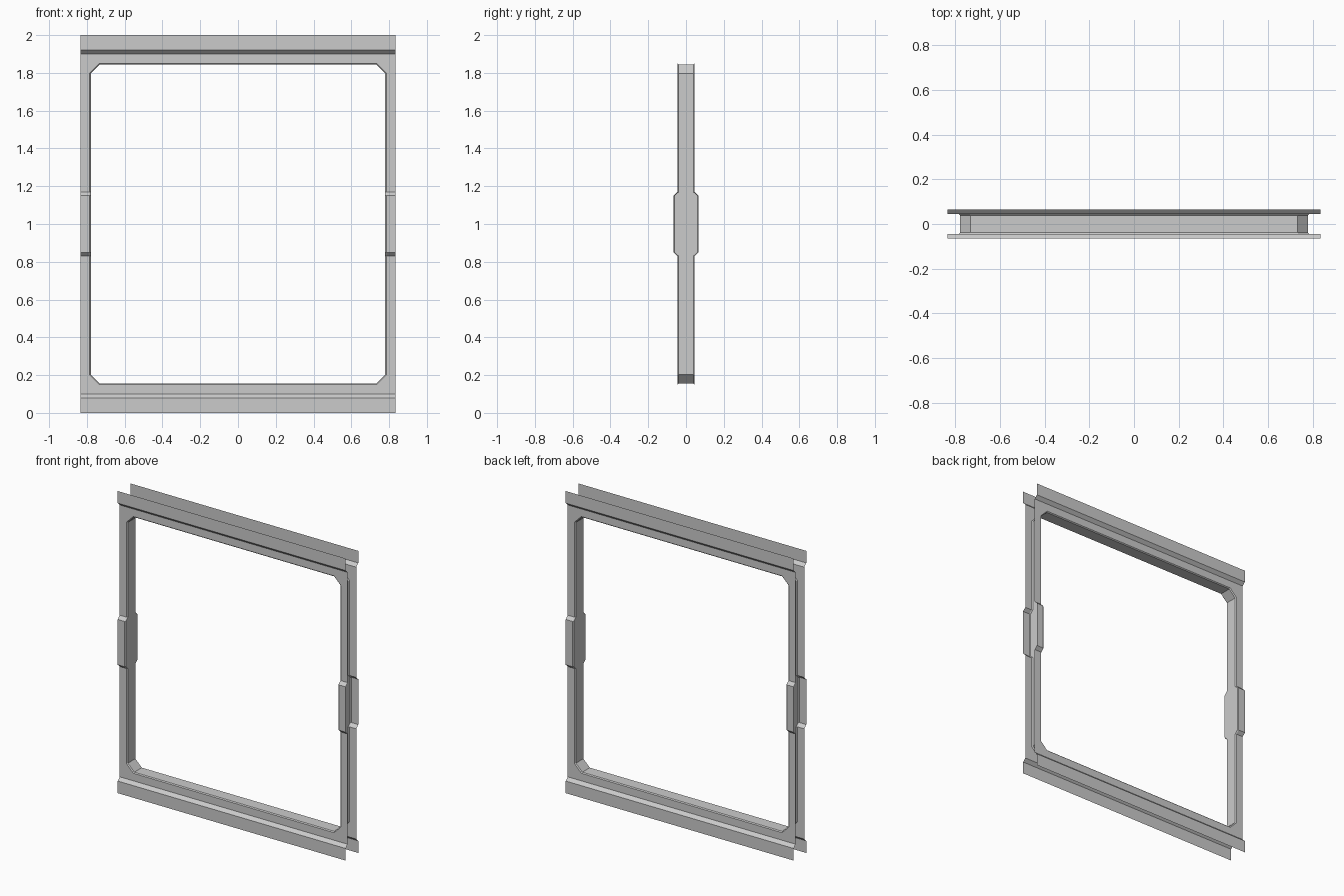
import bpy, bmesh

if "Cube" in bpy.data.objects:
    bpy.data.objects.remove(bpy.data.objects["Cube"])

HALF_W, FACE_Y, RAISED_Y, LIP = 0.835, -0.045, -0.066, 0.006

# One eighth of the frame, relative to its centre; mirrored on x, y and z below.
# Opening edge: (x, z, y) on the face sheet, and (x, z) on the reveal wall.
rim = [(0.785, 0.0, RAISED_Y), (0.785, 0.15, RAISED_Y), (0.785, 0.17, FACE_Y),
       (0.785, 0.80, FACE_Y), (0.735, 0.85, FACE_Y), (0.0, 0.85, FACE_Y)]
wall = [(0.779, 0.0), (0.779, 0.15), (0.779, 0.17),
        (0.779, 0.797), (0.732, 0.844), (0.0, 0.844)]

bm = bmesh.new()


def row(points):
    return [bm.verts.new(p) for p in points]


def bridge(a, b):
    for i in range(len(a) - 1):
        bm.faces.new((a[i], a[i + 1], b[i + 1], b[i]))


# Side strip of the face sheet, with the raised catch at mid height
edge = row((x, y, z) for x, z, y in rim)
outer = row((HALF_W, y, z) for x, z, y in rim[:4])
bridge(edge[:4], outer)

# Flat corner and head rail, then the stepped-out outer flange
levels = [(0.90, FACE_Y), (0.92, RAISED_Y), (1.0, RAISED_Y)]
mid = row((0, y, z) for z, y in levels)
end = row((HALF_W, y, z) for z, y in levels)
bm.faces.new((edge[3], outer[3], end[0], mid[0], edge[5], edge[4]))
bridge(mid, end)

# Bevelled lip and reveal wall running back to the centre plane
lip = row((w[0], r[2] + LIP, w[1]) for w, r in zip(wall, rim))
centre = row((x, 0, z) for x, z in wall)
bridge(edge, lip)
bridge(lip, centre)

# Make the sheet face outwards
bmesh.ops.recalc_face_normals(bm, faces=bm.faces[:])
bm.normal_update()
bm.faces.ensure_lookup_table()
if bm.faces[0].normal.y > 0:
    bmesh.ops.reverse_faces(bm, faces=bm.faces[:])

mesh = bpy.data.meshes.new("window_frame")
bm.to_mesh(mesh)
bm.free()
frame = bpy.data.objects.new("window_frame", mesh)
bpy.context.collection.objects.link(frame)
frame.location.z = 1.0

# Complete the frame left/right, front/back and top/bottom
mirror = frame.modifiers.new("mirror", 'MIRROR')
mirror.use_axis = (True, True, True)
mirror.use_clip = True
mirror.merge_threshold = 0.0005
